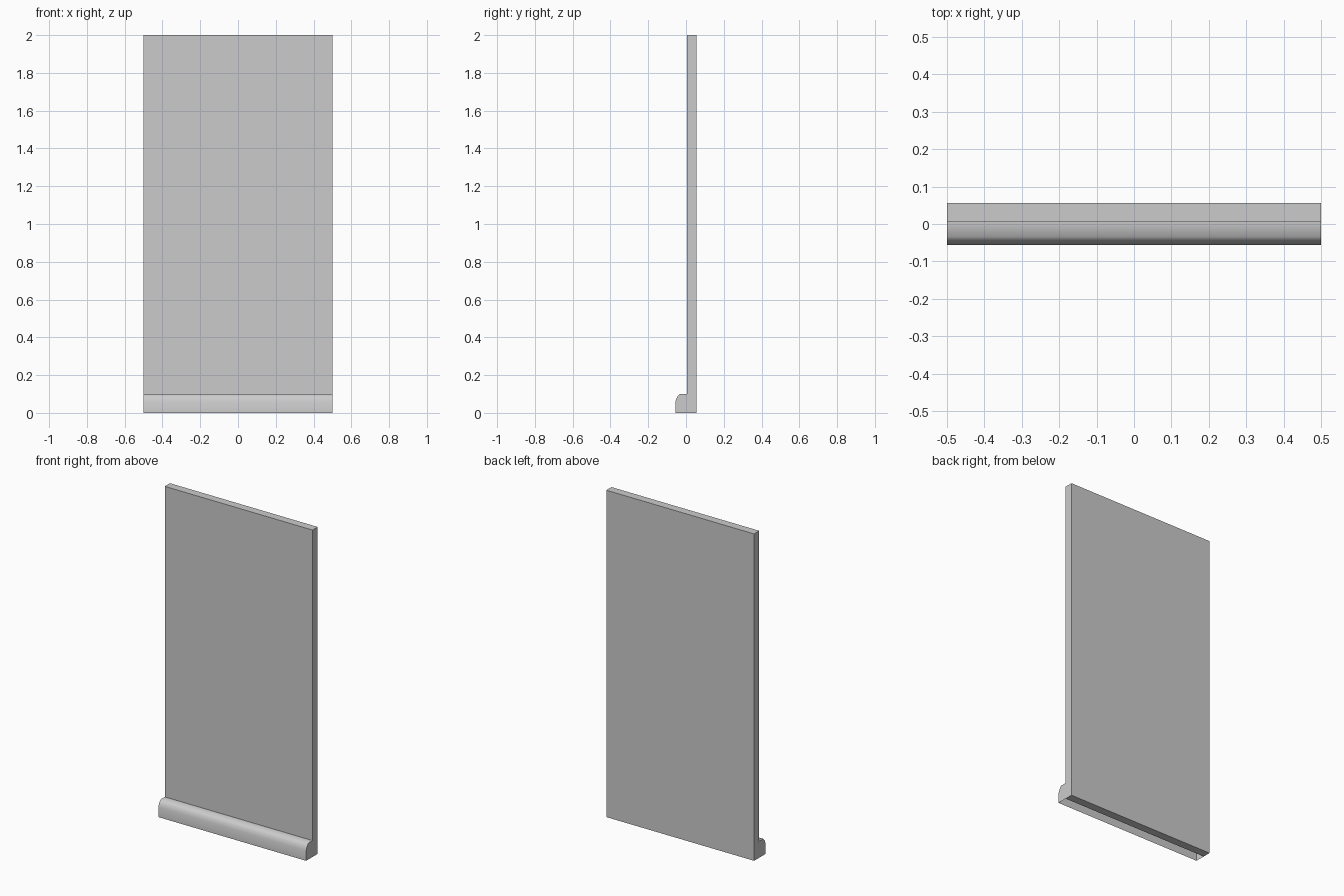
import bpy
import bmesh
import math

cube = bpy.data.objects.get("Cube")
if cube:
    bpy.data.objects.remove(cube, do_unlink=True)

HALF_WIDTH, HEIGHT = 0.5, 2.0
FRONT, JOINT, BACK = -0.056, 0.006, 0.056

# Plain grey paint
grey = bpy.data.materials.new("light_grey")
grey.use_nodes = True
colour = (0.6, 0.6, 0.6, 1)
grey.diffuse_color = colour
grey.node_tree.nodes["Principled BSDF"].inputs["Base Color"].default_value = colour


def extrude_profile(name, profile, closed):
    """Run a (y, z) profile along x and cap both ends."""
    bm = bmesh.new()
    right, left = [[bm.verts.new((x, y, z)) for y, z in profile]
                   for x in (-HALF_WIDTH, HALF_WIDTH)]
    count = len(profile)
    for i in range(count if closed else count - 1):
        j = (i + 1) % count
        bm.faces.new((right[i], right[j], left[j], left[i]))
    bm.faces.new(right[::-1])
    bm.faces.new(left)
    bmesh.ops.recalc_face_normals(bm, faces=bm.faces)
    mesh = bpy.data.meshes.new(name)
    bm.to_mesh(mesh)
    bm.free()
    mesh.materials.append(grey)
    obj = bpy.data.objects.new(name, mesh)
    bpy.context.collection.objects.link(obj)
    return obj


# Wall panel: a flat slab
extrude_profile("wall_panel", [(JOINT, 0), (JOINT, HEIGHT),
                               (BACK, HEIGHT), (BACK, 0)], True)

# Skirting board: rounded front, open underneath and behind
skirting = extrude_profile("skirting_board", [
    (JOINT, 0), (JOINT, 0.1), (-0.034, 0.1), (-0.047, 0.084),
    (FRONT, 0.062), (FRONT, 0)], False)

# Remove the hidden strip against the wall
bm = bmesh.new()
bm.from_mesh(skirting.data)
hidden = [f for f in bm.faces if all(abs(v.co.y - JOINT) < 1e-5 for v in f.verts)]
bmesh.ops.delete(bm, geom=hidden, context="FACES")
# Outward normals on the open shell
for f in bm.faces:
    centre = f.calc_center_median()
    centre.y += 0.02
    centre.z -= 0.04
    if f.normal.dot(centre) < 0:
        f.normal_flip()
bm.to_mesh(skirting.data)
bm.free()

# Smooth the rounded front, keep the ends crisp
bpy.ops.object.select_all(action="DESELECT")
skirting.select_set(True)
bpy.context.view_layer.objects.active = skirting
bpy.ops.object.shade_smooth_by_angle(angle=math.radians(70))
